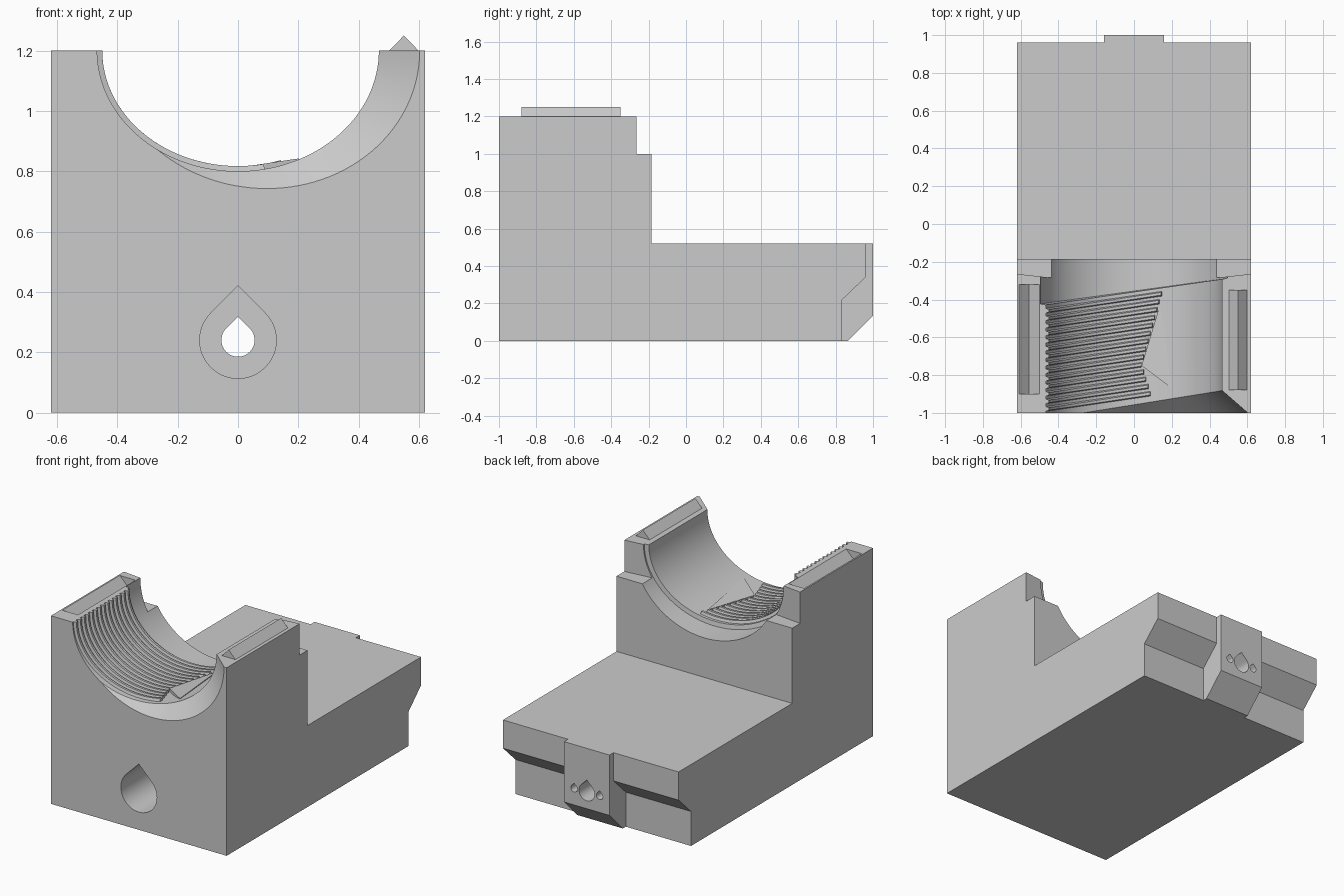
import bpy, bmesh
from math import pi, cos, sin, acos, radians, sqrt

if "Cube" in bpy.data.objects:
    bpy.data.objects.remove(bpy.data.objects["Cube"], do_unlink=True)

GREY = (0.6, 0.6, 0.6, 1)
grey = bpy.data.materials.new("plain grey")
grey.use_nodes = True
grey.diffuse_color = GREY
grey.node_tree.nodes["Principled BSDF"].inputs["Base Color"].default_value = GREY

HALF, TOP, LOW = 0.62, 1.2, 0.52     # half width, saddle top, rear deck
BORE_A, BORE_B = 0.467, 0.40         # bore half width and depth


def finish(name, bm):
    bmesh.ops.recalc_face_normals(bm, faces=bm.faces)
    mesh = bpy.data.meshes.new(name)
    bm.to_mesh(mesh)
    bm.free()
    mesh.materials.append(grey)
    obj = bpy.data.objects.new(name, mesh)
    bpy.context.collection.objects.link(obj)
    return obj


def loft(name, rings):
    """Skin a list of equal closed rings and cap both ends."""
    bm = bmesh.new()
    rows = [[bm.verts.new(p) for p in ring] for ring in rings]
    n = len(rows[0])
    for a, b in zip(rows, rows[1:]):
        for i in range(n):
            j = (i + 1) % n
            bm.faces.new((a[i], a[j], b[j], b[i]))
    bm.faces.new(rows[0])
    bm.faces.new(rows[-1])
    return bm


def prism(name, pts, axis, lo, hi):
    """Extrude a 2D outline along one axis."""
    place = {"x": lambda p, t: (t, p[0], p[1]),
             "y": lambda p, t: (p[0], t, p[1]),
             "z": lambda p, t: (p[0], p[1], t)}[axis]
    return finish(name, loft(name, [[place(p, t) for p in pts] for t in (lo, hi)]))


def boolean(target, tool, operation="DIFFERENCE"):
    tool.hide_render = True
    mod = target.modifiers.new("cut", "BOOLEAN")
    mod.operation, mod.object, mod.solver = operation, tool, "EXACT"
    bpy.context.view_layer.objects.active = target
    bpy.ops.object.modifier_apply(modifier=mod.name)
    bpy.data.objects.remove(tool, do_unlink=True)


def teardrop(r, x=0.0, z=0.24):
    arc = [radians(135 + 270 * i / 36) for i in range(37)]
    return [(x + r * cos(t), z + r * sin(t)) for t in arc] + [(x, z + r * sqrt(2))]


def bore_point(t, offset, y):
    return ((BORE_A + offset) * cos(t), y, TOP + (BORE_B + offset) * sin(t))


# Main block with stepped saddle and undercut rear
body = prism("body", [(-1, 0), (0.835, 0), (0.835, 0.22), (0.96, 0.34), (0.96, LOW),
                      (-0.185, LOW), (-0.185, TOP), (-1, TOP)], "x", -HALF, HALF)

# Rear boss
boolean(body, prism("rear_boss", [(0.5, 0), (0.865, 0), (1, 0.135), (1, LOW), (0.5, LOW)],
                    "x", -0.16, 0.16), "UNION")

# Ledges behind the saddle posts, with slightly slanted faces
for s in (-1, 1):
    boolean(body, prism("ledge_cutter", [(s * 0.7, -0.255), (s * 0.3, -0.3),
                                         (s * 0.3, 0), (s * 0.7, 0)], "z", 1.0, 1.4))

# Bore: slanted front chamfer, plain middle, wider rear
STEPS = 64
stations = [(-0.957, 0.16, -0.3, 0.345), (-0.957, 0.16, 0, 0),
            (-0.36, 0.146, 0, 0), (-0.355, 0.146, 0, 0.028), (0, 0, 0, 0.028)]
rings = []
for base, slope, shift, offset in stations:
    ring = []
    for i in range(STEPS + 1):
        t = pi + pi * i / STEPS
        ring.append(bore_point(t, offset, base + slope * BORE_A * cos(t) + shift))
    left, right = ring[0], ring[-1]
    ring += [(right[0], right[1], 1.5), (left[0], left[1], 1.5)]
    rings.append(ring)
boolean(body, finish("bore_cutter", loft("bore_cutter", rings)))

# Alignment groove on one post
boolean(body, prism("groove_cutter", [(-0.615, 1.205), (-0.555, 1.145), (-0.495, 1.205)],
                    "y", -0.9, -0.32))

# Bolt pocket, through hole and two small pin holes
boolean(body, prism("pocket_cutter", teardrop(0.127), "y", -1.1, 0.75))
boolean(body, prism("hole_cutter", teardrop(0.055), "y", 0.7, 1.1))
for s in (-1, 1):
    boolean(body, prism("pin_cutter", teardrop(0.023, s * 0.09), "y", 0.88, 1.1))

# Alignment ridge on the other post
prism("alignment_ridge", [(0.5, TOP - 0.002), (0.6, TOP - 0.002), (0.55, 1.25)],
      "y", -0.88, -0.35)

# Slanted thread ridges on one side of the bore
threads = bmesh.new()
for k in range(14):
    y0 = -0.911 + 0.04 * k
    end = 2 * pi - acos((0.04 + 0.3 * abs(y0 + 0.75)) / BORE_A)
    rings = []
    for i in range(41):
        t = pi + (end - pi) * i / 40
        y = y0 + 0.146 * BORE_A * cos(t)
        rings.append([bore_point(t, off, y + dy) for off, dy in
                      ((0.01, -0.016), (-0.017, -0.007), (-0.017, 0.007), (0.01, 0.016))])
    piece = loft("thread", rings)
    mesh = bpy.data.meshes.new("thread_piece")
    piece.to_mesh(mesh)
    piece.free()
    threads.from_mesh(mesh)
    bpy.data.meshes.remove(mesh)
thread_ridges = finish("thread_ridges", threads)

# Flat run-out where the threads end
bm = bmesh.new()
for x, y, z in ((0.04, -0.75, 0.818), (0.14, -0.42, 0.824), (0.2, -0.87, 0.842)):
    bm.verts.new((x, y, z))
    bm.verts.new((x, y, 0.78))
bmesh.ops.convex_hull(bm, input=bm.verts)
finish("thread_runout", bm)

# Smooth the curved walls, keep corners sharp
for obj in (body, thread_ridges):
    bpy.ops.object.select_all(action="DESELECT")
    obj.select_set(True)
    bpy.context.view_layer.objects.active = obj
    bpy.ops.object.shade_smooth_by_angle(angle=radians(25))
